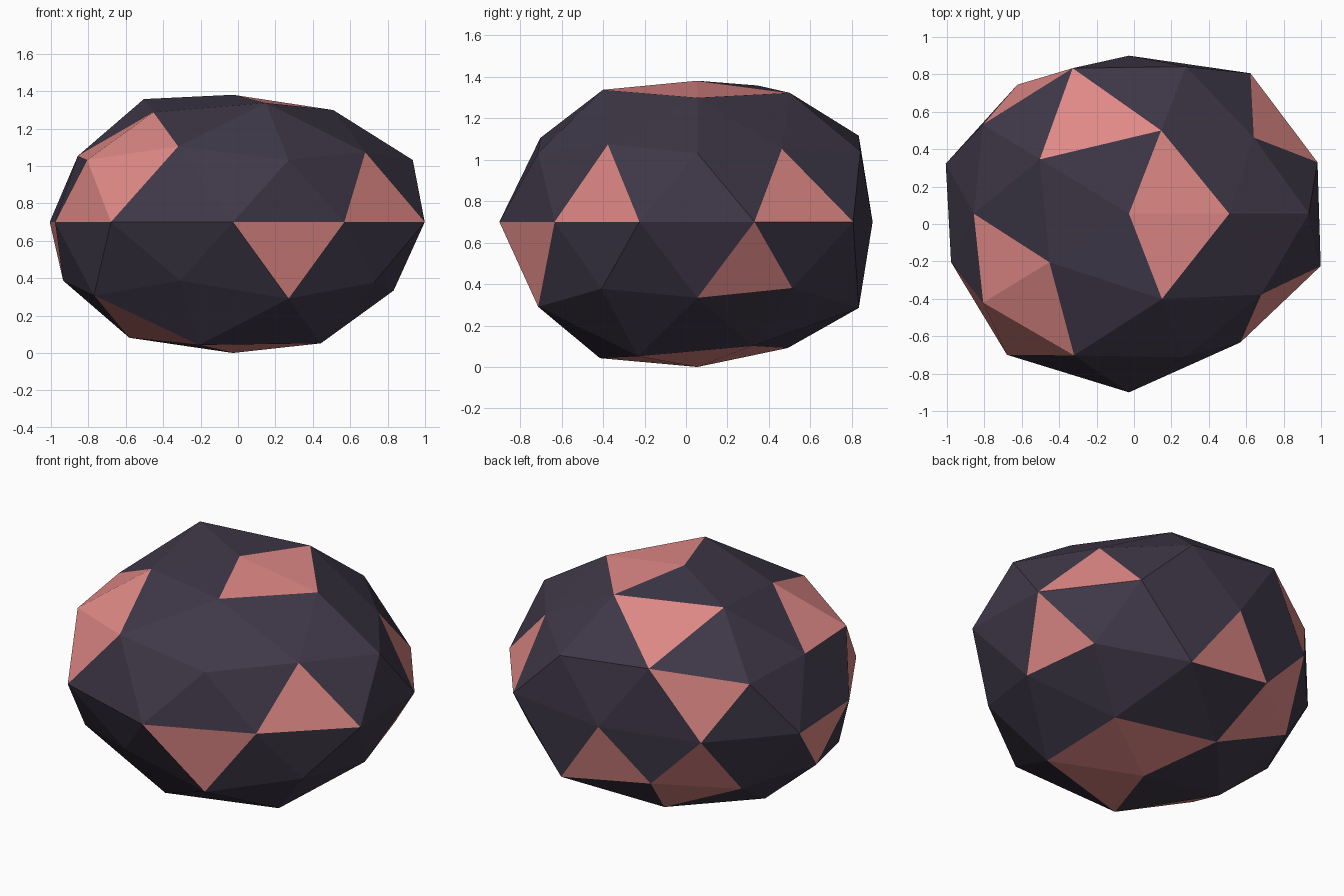
import bpy, math
from mathutils import Vector

if "Cube" in bpy.data.objects:
    bpy.data.objects.remove(bpy.data.objects["Cube"])

CENTRE = Vector((-0.027, 0.055, 0.70))
SCALE = Vector((1.0, 0.84, 0.69))

# Rings of the faceted sphere: unit height, start angle, step, bulge of each corner
RINGS = {
    "T": (1.000, 0, 360, [0.986]),
    "A": (0.851, 0, 72, [1.02, 1.06, 1.12, 1.00, 1.085]),
    "C": (0.526, 36, 72, [0.97, 1.145, 0.975, 1.115, 1.028]),
    "B": (0.447, 0, 72, [1.075, 1.10, 1.08, 1.077, 1.075]),
    "E": (0.000, 18, 36, [1.06, 1.105, 1.006, 1.015, 1.03, 1.0, 1.11, 1.137, 1.013, 1.078]),
    "F": (-0.447, 36, 72, [1.035, 1.03, 1.015, 1.015, 1.045]),
    "D": (-0.526, 0, 72, [1.01, 1.145, 1.00, 1.08, 1.13]),
    "G": (-0.851, 36, 72, [1.02, 1.037, 1.054, 1.12, 1.105]),
    "P": (-1.000, 0, 360, [1.0145]),
}
# Pink facets, named by their three corners
PINK = """T0A0A1 T0A0A4 A1A2C1 C0E0E1 A3B3C2 A3B3C3 B3C3E6 B3E5E6 B2C1E3 E4E5F2
D1E2F1 D2E3F1 D2F1G1 C4E8E9 D4E7E8 D0E0F0 G0G4P0 G0G1P0 G3G4P0 D3G2G3""".split()


def corner(co):
    """Name of the corner in direction co, and its bulge."""
    u = co.normalized()
    ring = min(RINGS, key=lambda k: abs(RINGS[k][0] - u.z))
    _, start, step, bulge = RINGS[ring]
    i = 0
    if len(bulge) > 1:
        i = round((math.degrees(math.atan2(u.y, u.x)) - start) / step) % len(bulge)
    return ring + str(i), bulge[i]


def material(name, color):
    m = bpy.data.materials.new(name)
    m.diffuse_color = color
    m.use_nodes = True
    m.node_tree.nodes["Principled BSDF"].inputs["Base Color"].default_value = m.diffuse_color
    return m


# Faceted boulder
bpy.ops.mesh.primitive_ico_sphere_add(subdivisions=2, radius=1.0)
rock = bpy.context.object
rock.name = "faceted_rock"
mesh = rock.data
mesh.materials.append(material("dark_stone", (0.05, 0.04, 0.066, 1)))
mesh.materials.append(material("pink_stone", (0.74, 0.25, 0.24, 1)))

names = []
for v in mesh.vertices:
    name, bulge = corner(v.co)
    names.append(name)
    v.co = CENTRE + v.co.normalized() * SCALE * bulge

# Pink patches
for p in mesh.polygons:
    p.use_smooth = False
    key = "".join(sorted(names[i] for i in p.vertices))
    p.material_index = int(key in {"".join(sorted((s[:2], s[2:4], s[4:]))) for s in PINK})
